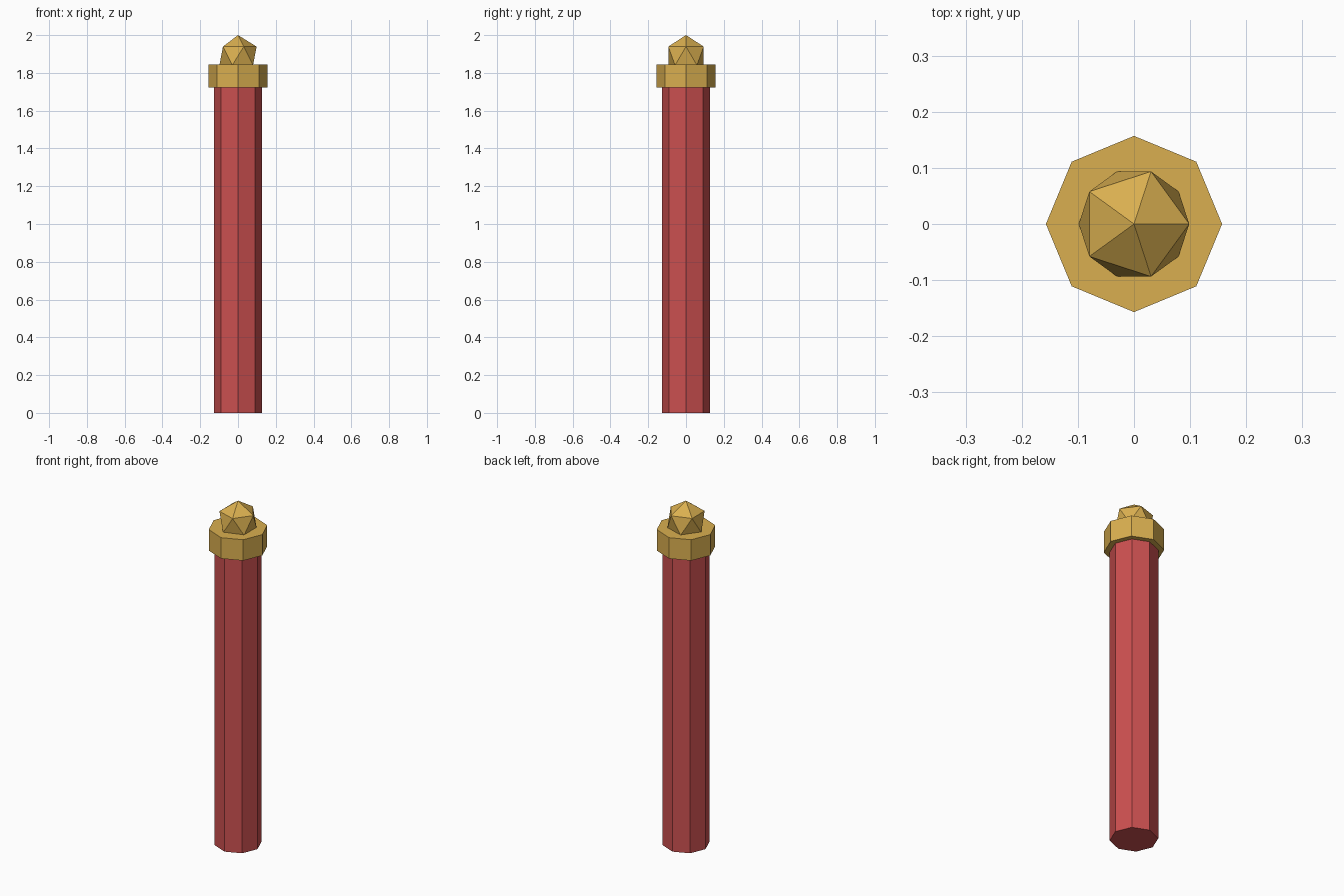
import bpy

if "Cube" in bpy.data.objects:
    bpy.data.objects.remove(bpy.data.objects["Cube"])


def material(name, rgb):
    m = bpy.data.materials.new(name)
    m.diffuse_color = (*rgb, 1.0)
    m.use_nodes = True
    m.node_tree.nodes["Principled BSDF"].inputs["Base Color"].default_value = m.diffuse_color
    return m


def finish(name, mat):
    obj = bpy.context.object
    obj.name = name
    obj.data.materials.append(mat)


def prism(name, radius, z0, z1, mat):
    # Eight-sided column with a corner on each axis
    bpy.ops.mesh.primitive_cylinder_add(
        vertices=8, radius=radius, depth=z1 - z0, location=(0, 0, (z0 + z1) / 2))
    finish(name, mat)


red = material("red", (0.60, 0.08, 0.08))
gold = material("gold", (0.70, 0.43, 0.08))

# Shaft and the wider collar on top of it
prism("shaft", 0.126, 0.0, 1.722, red)
prism("collar", 0.157, 1.722, 1.844, gold)

# Faceted finial resting in the collar
bpy.ops.mesh.primitive_ico_sphere_add(subdivisions=1, radius=0.11, location=(0, 0, 1.89))
finish("finial", gold)
